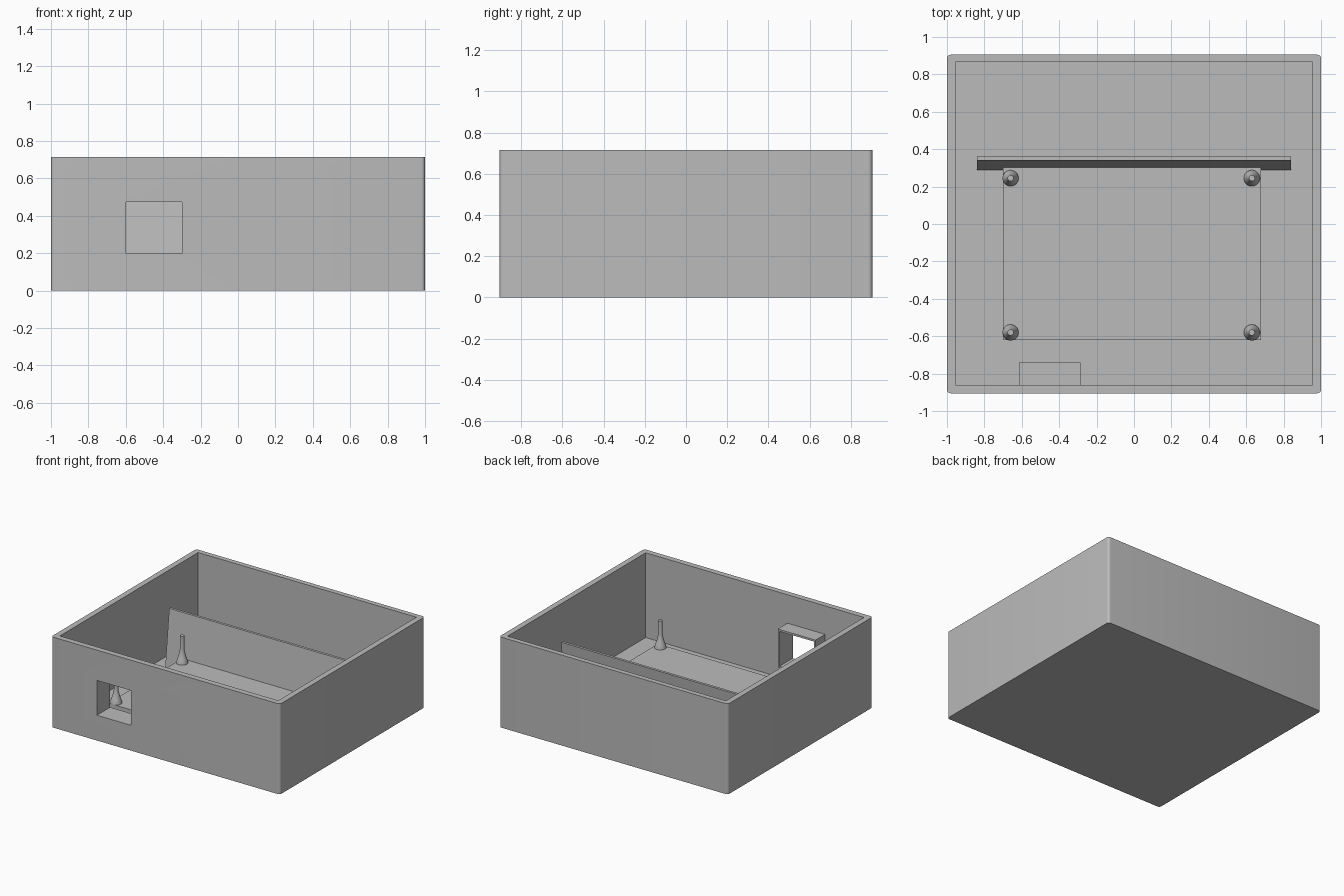
import bpy, bmesh, math
from mathutils import Vector, Matrix

old = bpy.data.objects.get("Cube")
if old:
    bpy.data.objects.remove(old, do_unlink=True)

grey = bpy.data.materials.new("light grey plastic")
grey.use_nodes = True
colour = (0.5, 0.5, 0.5, 1)
grey.diffuse_color = colour
for node in grey.node_tree.nodes:
    if node.type == 'BSDF_PRINCIPLED':
        node.inputs["Base Color"].default_value = colour

FLOOR = 0.045
PLATE_TOP = 0.16


def finish(name, bm):
    bmesh.ops.recalc_face_normals(bm, faces=bm.faces)
    mesh = bpy.data.meshes.new(name)
    bm.to_mesh(mesh)
    bm.free()
    mesh.materials.append(grey)
    obj = bpy.data.objects.new(name, mesh)
    bpy.context.collection.objects.link(obj)
    return obj


def box(name, lo, hi, corner=0):
    """Box between two corners, with optional rounded vertical edges."""
    lo, hi = Vector(lo), Vector(hi)
    bm = bmesh.new()
    bmesh.ops.create_cube(bm, size=1)
    bmesh.ops.transform(bm, verts=bm.verts,
                        matrix=Matrix.Translation((lo + hi) / 2) @ Matrix.Diagonal((*(hi - lo), 1)))
    if corner:
        upright = [e for e in bm.edges
                   if abs(e.verts[0].co.z - e.verts[1].co.z) > 0.1]
        bmesh.ops.bevel(bm, geom=upright, offset=corner, segments=6,
                        profile=0.5, affect='EDGES')
    return finish(name, bm)


def cut(obj, cutter):
    mod = obj.modifiers.new("cut", 'BOOLEAN')
    mod.operation = 'DIFFERENCE'
    mod.solver = 'EXACT'
    mod.object = cutter
    activate(obj)
    bpy.ops.object.modifier_apply(modifier=mod.name)


def activate(obj):
    bpy.ops.object.select_all(action='DESELECT')
    obj.select_set(True)
    bpy.context.view_layer.objects.active = obj


def smooth(obj):
    activate(obj)
    bpy.ops.object.shade_smooth_by_angle(angle=math.radians(30))


# Open tray with a port opening and the short frame behind it
tray = box("tray", (-1, -0.905, 0), (1, 0.905, 0.715), corner=0.02)
port_frame = box("port_frame", (-0.615, -0.86, 0.185), (-0.285, -0.74, 0.49))
cavity = box("cavity_cutter", (-0.955, -0.86, FLOOR), (0.955, 0.865, 1))
opening = box("opening_cutter", (-0.6, -1, 0.2), (-0.3, -0.6, 0.475))
for target, cutter in ((tray, cavity), (tray, opening), (port_frame, opening)):
    cut(target, cutter)
for cutter in (cavity, opening):
    bpy.data.objects.remove(cutter, do_unlink=True)
smooth(tray)

# Raised mounting platform
box("platform", (-0.7, -0.62, FLOOR), (0.68, 0.31, PLATE_TOP))

# Divider leaning towards the back
divider = box("divider", (-0.84, 0.29, FLOOR), (0.84, 0.31, 0.505))
for v in divider.data.vertices:
    if v.co.z > 0.3:
        v.co.y += 0.05


# Mounting pegs with flared feet
def peg(name, x, y):
    profile = [(0, 0), (0.043, 0), (0.042, 0.012), (0.034, 0.035), (0.026, 0.06),
               (0.02, 0.085), (0.016, 0.11), (0.016, 0.215), (0, 0.215)]
    bm = bmesh.new()
    verts = [bm.verts.new((r, 0, z)) for r, z in profile]
    edges = [bm.edges.new(pair) for pair in zip(verts, verts[1:])]
    bmesh.ops.spin(bm, geom=verts + edges, cent=(0, 0, 0), axis=(0, 0, 1),
                   angle=math.tau, steps=32)
    bmesh.ops.remove_doubles(bm, verts=bm.verts, dist=0.0001)
    bmesh.ops.translate(bm, verts=bm.verts, vec=(x, y, PLATE_TOP))
    smooth(finish(name, bm))


for side, x in (("right", -0.66), ("left", 0.63)):
    for end, y in (("front", -0.58), ("back", 0.245)):
        peg(f"{end}_{side}_peg", x, y)
